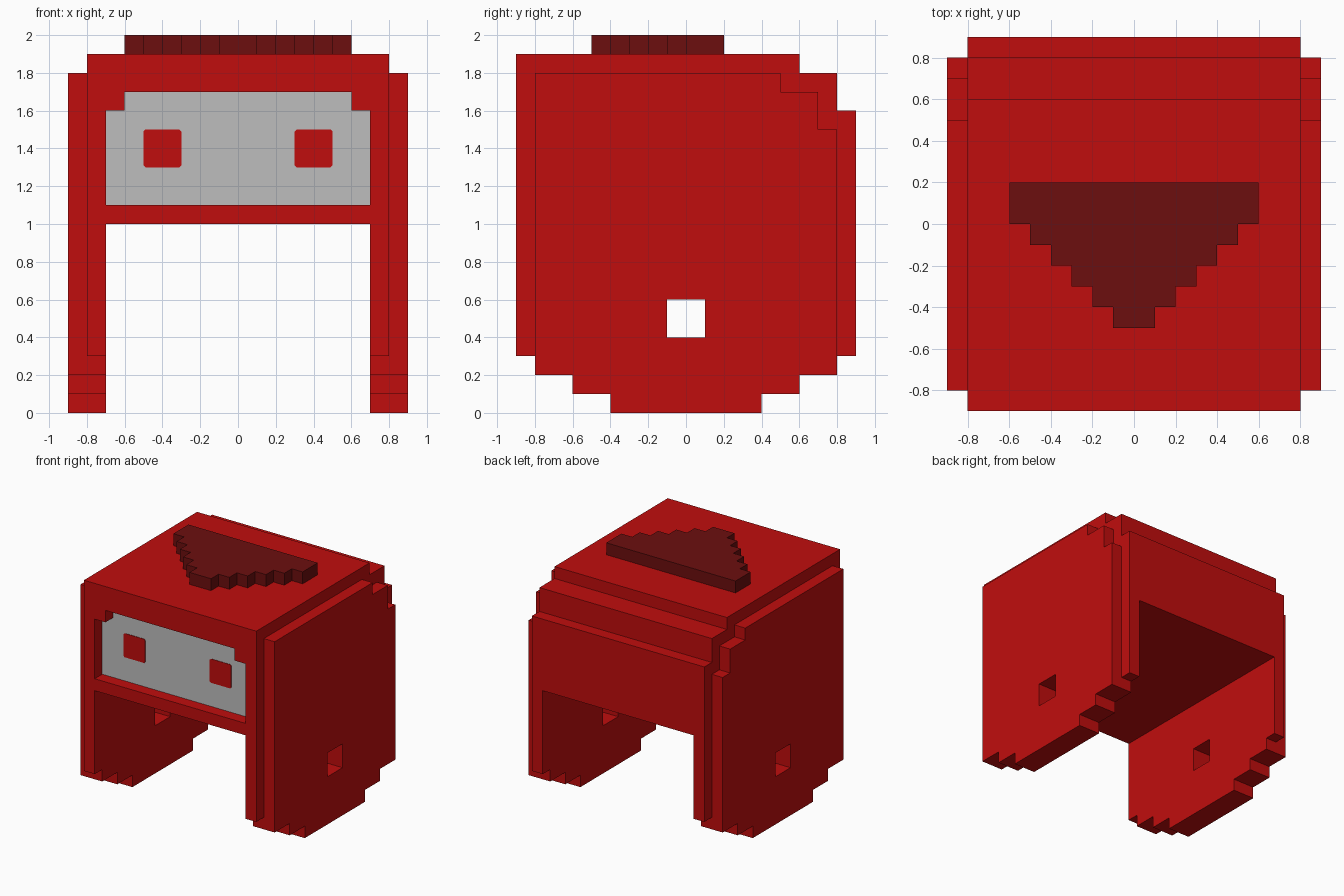
import bpy
import bmesh
from mathutils import Vector

cube = bpy.data.objects.get("Cube")
if cube:
    bpy.data.objects.remove(cube, do_unlink=True)


def make_material(name, rgb):
    mat = bpy.data.materials.new(name)
    mat.use_nodes = True
    mat.diffuse_color = (*rgb, 1)
    bsdf = mat.node_tree.nodes["Principled BSDF"]
    bsdf.inputs["Base Color"].default_value = (*rgb, 1)
    bsdf.inputs["Roughness"].default_value = 0.8
    return mat


RED = make_material("bright red", (0.527, 0.004, 0.004))
DARK = make_material("dark red", (0.150, 0.0045, 0.0045))
GREY = make_material("light grey", (0.515, 0.515, 0.515))


def prism(name, points, axis, lo, hi, *mats):
    """Extrude a 2D outline along one axis; the outline uses the other two axes in order."""
    def place(p, depth):
        co = list(p)
        co.insert(axis, depth)
        return Vector(co)

    bm = bmesh.new()
    base = bm.faces.new([bm.verts.new(place(p, lo)) for p in points])
    ext = bmesh.ops.extrude_face_region(bm, geom=[base])
    top = [v for v in ext["geom"] if isinstance(v, bmesh.types.BMVert)]
    shift = Vector((0, 0, 0))
    shift[axis] = hi - lo
    bmesh.ops.translate(bm, verts=top, vec=shift)
    bmesh.ops.recalc_face_normals(bm, faces=bm.faces)
    mesh = bpy.data.meshes.new(name)
    bm.to_mesh(mesh)
    bm.free()
    for mat in mats:
        mesh.materials.append(mat)
    obj = bpy.data.objects.new(name, mesh)
    bpy.context.collection.objects.link(obj)
    return obj


def rect(a0, a1, b0, b1):
    return [(a0, b0), (a1, b0), (a1, b1), (a0, b1)]


def cut(obj, *cutters):
    """Subtract the cutters, bake the result and drop the cutters."""
    for cutter in cutters:
        cutter.hide_render = True
        mod = obj.modifiers.new("cut", "BOOLEAN")
        mod.operation = "DIFFERENCE"
        mod.solver = "EXACT"
        mod.object = cutter
    graph = bpy.context.evaluated_depsgraph_get()
    baked = bpy.data.meshes.new_from_object(obj.evaluated_get(graph))
    obj.modifiers.clear()
    obj.data = baked
    for cutter in cutters:
        bpy.data.objects.remove(cutter, do_unlink=True)


def port_cutter():
    return prism("port_cutter", rect(-0.1, 0.1, 0.4, 0.6), 0, -1.2, 1.2, RED)


# Stepped lower edge shared by the shell and the side plates, front to back
LOWER = [(-0.8, 0.2), (-0.6, 0.2), (-0.6, 0.1), (-0.4, 0.1), (-0.4, 0),
         (0.4, 0), (0.4, 0.1), (0.6, 0.1), (0.6, 0.2), (0.8, 0.2)]

# Main shell: side outline across the width, open between the legs,
# with a face recess and a round-trip port through both legs
shell_outline = ([(-0.9, 0.3), (-0.8, 0.3)] + LOWER +
                 [(0.8, 0.3), (0.9, 0.3), (0.9, 1.6), (0.8, 1.6), (0.8, 1.8),
                  (0.6, 1.8), (0.6, 1.9), (-0.9, 1.9)])
shell = prism("shell", shell_outline, 0, -0.8, 0.8, RED, GREY)
recess = [(-0.7, 1.1), (0.7, 1.1), (0.7, 1.6), (0.6, 1.6),
          (0.6, 1.7), (-0.6, 1.7), (-0.6, 1.6), (-0.7, 1.6)]
cut(shell,
    prism("leg_gap_cutter", rect(-0.7, 0.7, -0.5, 1.0), 1, -1.2, 1.2, RED),
    prism("face_cutter", recess, 1, -1.2, -0.8, RED),
    port_cutter())

# Grey floor of the face recess
for poly in shell.data.polygons:
    c = poly.center
    on_floor = poly.normal.y < -0.9 and abs(c.y + 0.8) < 0.01 and 1.1 < c.z < 1.7
    poly.material_index = 1 if on_floor else 0

# Side plates and eyes, one per side
plate_outline = LOWER + [(0.8, 1.5), (0.7, 1.5), (0.7, 1.7),
                         (0.5, 1.7), (0.5, 1.8), (-0.8, 1.8)]
b, h = 0.09, 0.1
eye_outline = [(-b, -h), (b, -h), (h, -b), (h, b), (b, h), (-b, h), (-h, b), (-h, -b)]
for side, sign in (("left", 1), ("right", -1)):
    plate = prism(side + "_side_plate", plate_outline, 0, sign * 0.8, sign * 0.9, RED)
    cut(plate, port_cutter())
    prism(side + "_eye", [(sign * 0.4 + x, 1.4 + z) for x, z in eye_outline],
          1, -0.804, -0.8, RED)

# Stepped triangular crest on the roof, narrowing towards the front
half = [(0.1 * (i + 1), -0.5 + 0.1 * (i + k)) for i in range(5) for k in (0, 1)]
half += [(0.6, 0.0), (0.6, 0.2)]
crest_outline = half + [(-x, y) for x, y in reversed(half)]
prism("roof_crest", crest_outline, 2, 1.9, 2.0, DARK)
